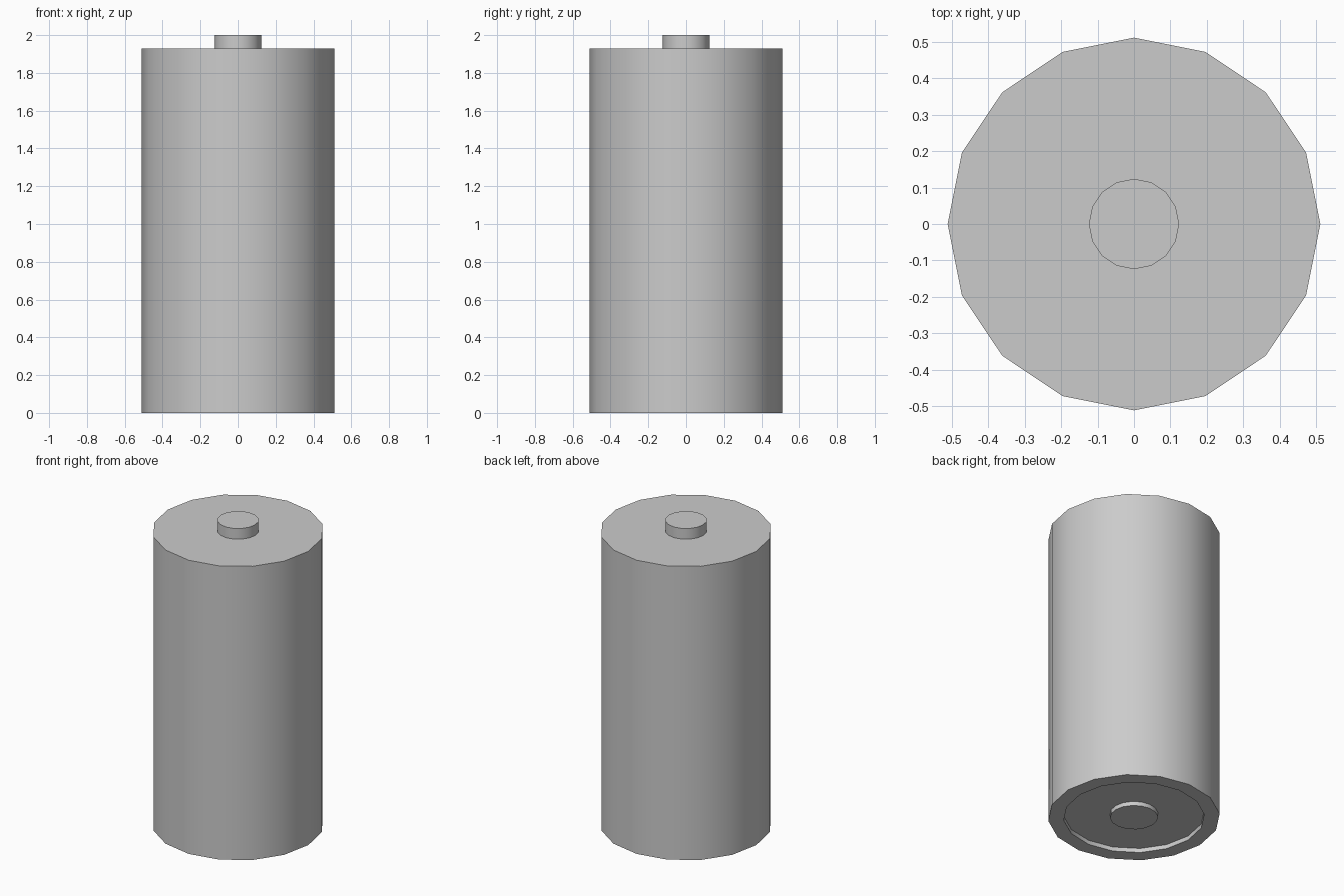
import bpy, bmesh, math

if "Cube" in bpy.data.objects:
    bpy.data.objects.remove(bpy.data.objects["Cube"])

SIDES = 16
BODY_R, RIM_R = 0.512, 0.42
TOP_R, BOTTOM_R = 0.124, 0.143
BODY_TOP, RECESS = 1.93, 0.028


def lathe(name, profile):
    """Revolve (radius, z) points around z; a radius of 0 is capped with one flat face."""
    bm = bmesh.new()
    rings = []
    for r, z in profile:
        if r > 0:
            rings.append([bm.verts.new((r * math.cos(math.tau * i / SIDES),
                                        r * math.sin(math.tau * i / SIDES), z))
                          for i in range(SIDES)])
    for lo, hi in zip(rings, rings[1:]):
        for i in range(SIDES):
            j = (i + 1) % SIDES
            bm.faces.new((lo[i], lo[j], hi[j], hi[i]))
    if profile[0][0] == 0:
        bm.faces.new(rings[0][::-1])
    if profile[-1][0] == 0:
        bm.faces.new(rings[-1])
    mesh = bpy.data.meshes.new(name)
    bm.to_mesh(mesh)
    bm.free()
    obj = bpy.data.objects.new(name, mesh)
    bpy.context.collection.objects.link(obj)
    bpy.ops.object.select_all(action='DESELECT')
    obj.select_set(True)
    bpy.context.view_layer.objects.active = obj
    bpy.ops.object.shade_smooth_by_angle(angle=math.radians(30))
    return obj


# Main casing with the recessed underside
lathe("battery_case", [(BOTTOM_R, RECESS), (RIM_R, RECESS), (RIM_R, 0),
                       (BODY_R, 0), (BODY_R, BODY_TOP), (TOP_R, BODY_TOP)])

# Raised contact on the top
lathe("top_terminal", [(TOP_R, BODY_TOP), (TOP_R, 2.0), (0, 2.0)])

# Contact disc standing inside the bottom recess
lathe("bottom_terminal", [(0, 0), (BOTTOM_R, 0), (BOTTOM_R, RECESS)])
